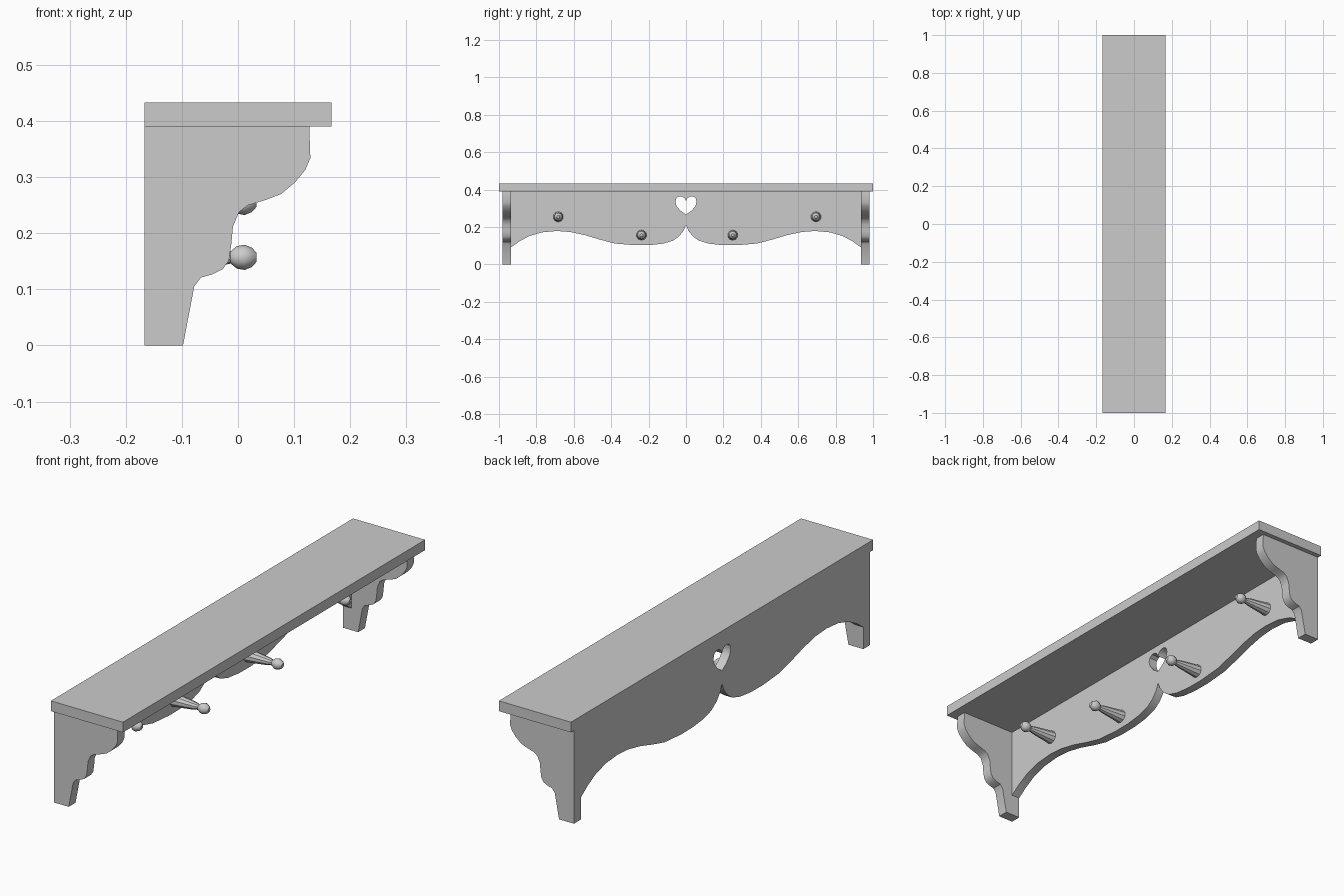
import bpy, bmesh, math
from mathutils import Matrix, Vector

if "Cube" in bpy.data.objects:
    bpy.data.objects.remove(bpy.data.objects["Cube"])

BACK = -0.167


def activate(obj):
    bpy.ops.object.select_all(action='DESELECT')
    obj.select_set(True)
    bpy.context.view_layer.objects.active = obj


def smooth(obj, degrees=35):
    activate(obj)
    bpy.ops.object.shade_smooth_by_angle(angle=math.radians(degrees))


def cut_board(name, outlines, thickness, matrix):
    """Flat board from closed 2D outlines (inner outlines become holes)."""
    curve = bpy.data.curves.new(name, 'CURVE')
    curve.dimensions = '2D'
    curve.fill_mode = 'BOTH'
    curve.extrude = thickness / 2
    for pts in outlines:
        s = curve.splines.new('POLY')
        s.points.add(len(pts) - 1)
        for p, (u, v) in zip(s.points, pts):
            p.co = (u, v, 0, 1)
        s.use_cyclic_u = True
    obj = bpy.data.objects.new(name, curve)
    bpy.context.collection.objects.link(obj)
    activate(obj)
    bpy.ops.object.convert(target='MESH')
    obj = bpy.context.object
    obj.data.transform(matrix)
    bm = bmesh.new()
    bm.from_mesh(obj.data)
    bmesh.ops.remove_doubles(bm, verts=bm.verts, dist=1e-5)
    bmesh.ops.recalc_face_normals(bm, faces=bm.faces)
    bm.to_mesh(obj.data)
    bm.free()
    smooth(obj)
    return obj


def mirrored(half):
    """Close a half outline by mirroring it across the first coordinate."""
    return half + [(-u, v) for u, v in reversed(half) if u > 1e-6]


# Top shelf board
bpy.ops.mesh.primitive_cube_add(size=1, location=(0, 0, 0.4115))
shelf = bpy.context.object
shelf.name = "shelf_top"
shelf.data.transform(Matrix.Diagonal((0.334, 2.0, 0.043, 1)))

# Scalloped back panel with heart cut-out
lower_edge = [(0, 0.212), (0.012, 0.182), (0.035, 0.152), (0.07, 0.127), (0.12, 0.112),
              (0.19, 0.104), (0.27, 0.103), (0.38, 0.112), (0.46, 0.133), (0.54, 0.157),
              (0.62, 0.174), (0.69, 0.179), (0.77, 0.172), (0.84, 0.151), (0.89, 0.124),
              (0.935, 0.092), (0.935, 0.39)]
heart = [(0, 0.267), (0.03, 0.288), (0.05, 0.312), (0.057, 0.335), (0.052, 0.354),
         (0.038, 0.364), (0.02, 0.363), (0.007, 0.354), (0, 0.34)]
thick = 0.038
to_yz = Matrix(((0, 0, 1, BACK + thick / 2), (1, 0, 0, 0), (0, 1, 0, 0), (0, 0, 0, 1)))
cut_board("back_panel", [mirrored(lower_edge), mirrored(heart)], thick, to_yz)

# Scrolled end brackets
scroll = [(BACK, 0.39), (BACK, 0), (-0.098, 0), (-0.078, 0.105), (-0.066, 0.121),
          (-0.045, 0.127), (-0.027, 0.136), (-0.016, 0.152), (-0.012, 0.18), (-0.009, 0.212),
          (0.002, 0.238), (0.018, 0.25), (0.048, 0.259), (0.077, 0.27), (0.102, 0.291),
          (0.12, 0.313), (0.129, 0.334), (0.127, 0.39)]
for side, word in ((-1, "left"), (1, "right")):
    place = Matrix.Translation((0, side * 0.9575, 0)) @ Matrix.Rotation(math.pi / 2, 4, 'X')
    cut_board("end_bracket_" + word, [scroll], 0.045, place)


# Turned pegs: tapered shaft, narrow neck, faceted knob
peg_profile = [(-0.14, 0), (-0.14, 0.029), (-0.035, 0.016), (-0.013, 0.011),
               (-0.002, 0.020), (0.012, 0.0225), (0.025, 0.017), (0.033, 0.008), (0.033, 0)]


def peg(name, y, z):
    bm = bmesh.new()
    verts = [bm.verts.new((x, 0, r)) for x, r in peg_profile]
    edges = [bm.edges.new(pair) for pair in zip(verts, verts[1:])]
    bmesh.ops.spin(bm, geom=verts + edges, cent=(0, 0, 0), axis=(1, 0, 0),
                   angle=math.tau, steps=10)
    bmesh.ops.remove_doubles(bm, verts=bm.verts, dist=1e-5)
    bmesh.ops.recalc_face_normals(bm, faces=bm.faces)
    mesh = bpy.data.meshes.new(name)
    bm.to_mesh(mesh)
    bm.free()
    obj = bpy.data.objects.new(name, mesh)
    obj.location = Vector((0, y, z))
    bpy.context.collection.objects.link(obj)
    smooth(obj)


for i, (y, z) in enumerate(((-0.683, 0.255), (-0.238, 0.157), (0.25, 0.157), (0.695, 0.255))):
    peg(f"peg_{i + 1}", y, z)
